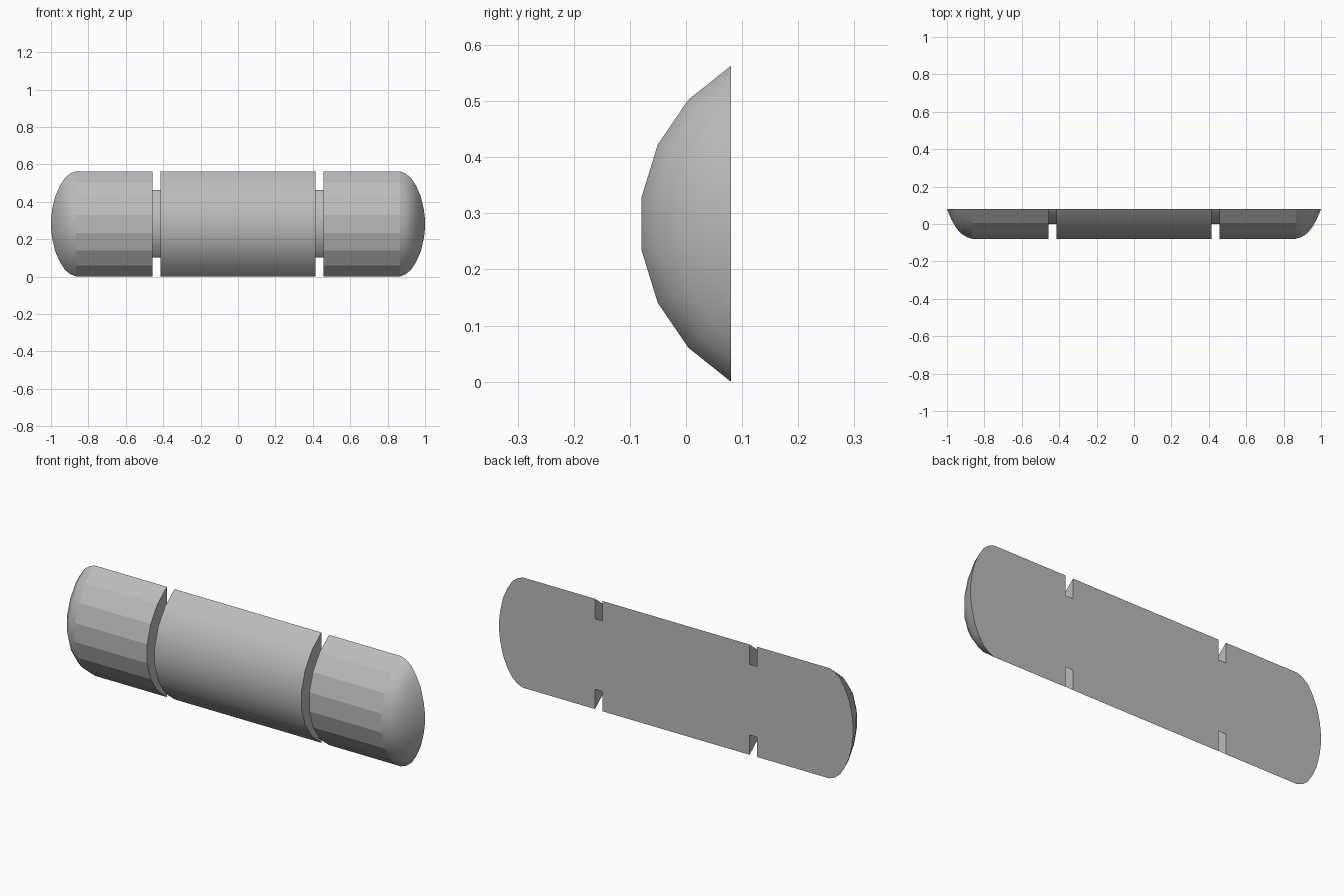
import bpy, bmesh, math
from mathutils import Vector

cube = bpy.data.objects.get("Cube")
if cube:
    bpy.data.objects.remove(cube, do_unlink=True)

SIDES = 21
RADIUS, NECK = 0.325, 0.245
BACK_Y = 0.08
AXIS_Y = BACK_Y + RADIUS / 2
AXIS_Z = RADIUS * math.sin(math.radians(60))

# Plain grey material
grey = bpy.data.materials.new("plain_grey")
grey.use_nodes = True
colour = (0.5, 0.5, 0.5, 1)
grey.diffuse_color = colour
grey.node_tree.nodes["Principled BSDF"].inputs["Base Color"].default_value = colour

# Half profile (x, radius) from the middle barrel out to the domed end
half = [(0.415, RADIUS), (0.415, NECK), (0.458, NECK), (0.458, RADIUS),
        (0.865, RADIUS), (0.895, 0.316), (0.925, 0.297), (0.952, 0.264),
        (0.978, 0.218), (1.0, 0.164)]
profile = [(-x, r) for x, r in reversed(half)] + half

# Revolve the profile around the long axis
bm = bmesh.new()
rings = []
for x, r in profile:
    ring = []
    for i in range(SIDES):
        a = 2 * math.pi * (i + 0.5) / SIDES
        ring.append(bm.verts.new((x, AXIS_Y - r * math.cos(a), AXIS_Z + r * math.sin(a))))
    rings.append(ring)
for a, b in zip(rings, rings[1:]):
    for i in range(SIDES):
        j = (i + 1) % SIDES
        bm.faces.new((a[i], a[j], b[j], b[i]))

# Slice away the rear and close it with a flat back
cut = bmesh.ops.bisect_plane(bm, geom=bm.verts[:] + bm.edges[:] + bm.faces[:], dist=1e-5,
                             plane_co=Vector((0, BACK_Y, 0)), plane_no=Vector((0, 1, 0)),
                             clear_outer=True)
rim = [e for e in bm.edges if e.is_boundary]
bmesh.ops.contextual_create(bm, geom=rim)
bmesh.ops.recalc_face_normals(bm, faces=bm.faces[:])

mesh = bpy.data.meshes.new("half_capsule_body")
bm.to_mesh(mesh)
bm.free()
body = bpy.data.objects.new("half_capsule_body", mesh)
bpy.context.collection.objects.link(body)
mesh.materials.append(grey)

# Smooth barrel and domes, with faceted straight grips on both end caps
bpy.context.view_layer.objects.active = body
body.select_set(True)
bpy.ops.object.shade_smooth_by_angle(angle=math.radians(35))
for face in mesh.polygons:
    if 0.6 < abs(face.center.x) < 0.8:
        face.use_smooth = False
